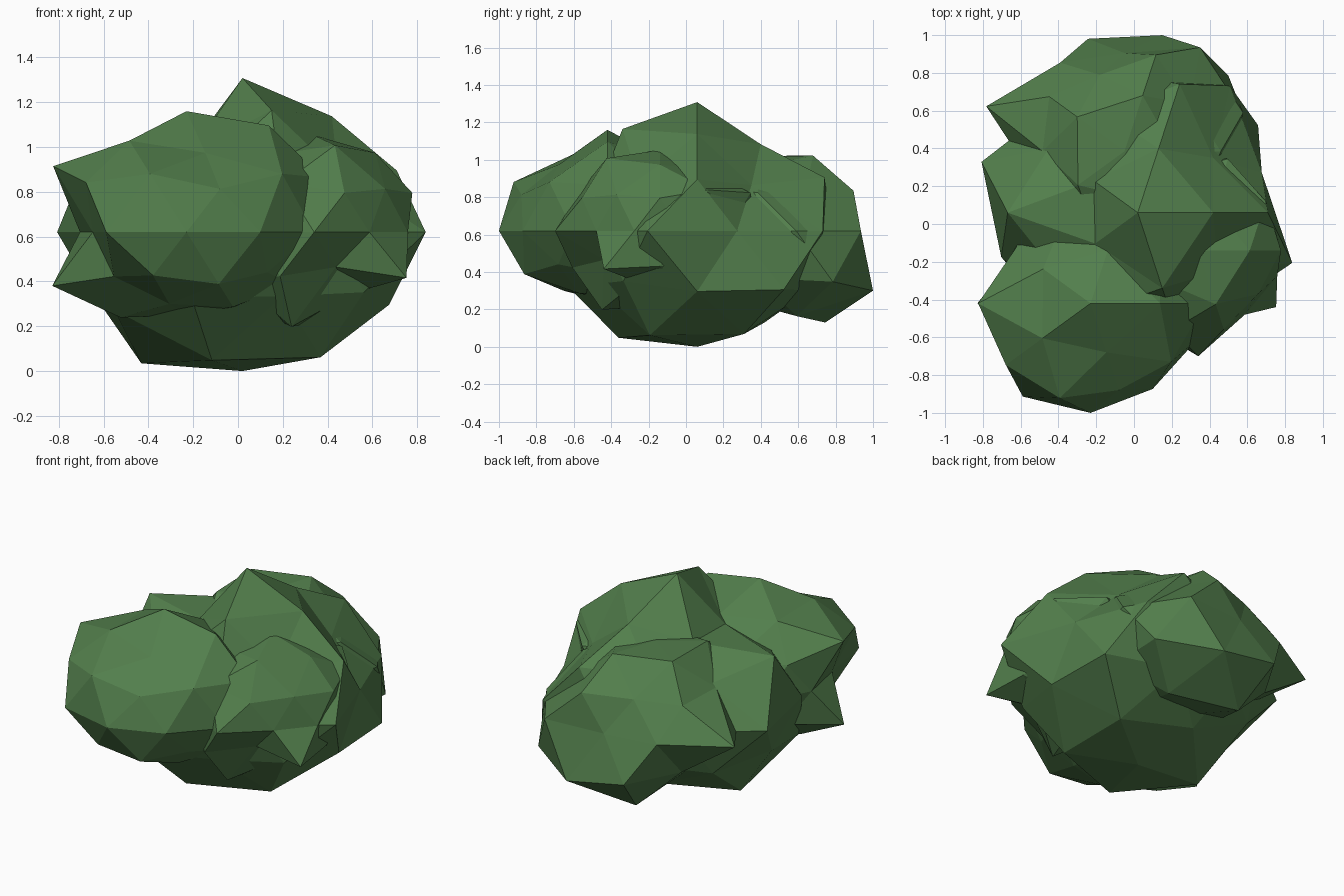
import bpy
import bmesh
from math import cos, sin, radians, sqrt
from mathutils import Vector

startup_cube = bpy.data.objects.get("Cube")
if startup_cube:
    bpy.data.objects.remove(startup_cube, do_unlink=True)

# One leaf colour for the whole bush
leaf_green = bpy.data.materials.new("leaf_green")
leaf_green.use_nodes = True
colour = (0.085, 0.21, 0.072, 1)
leaf_green.diffuse_color = colour
for node in leaf_green.node_tree.nodes:
    if node.type == "BSDF_PRINCIPLED":
        node.inputs["Base Color"].default_value = colour
        node.inputs["Roughness"].default_value = 0.9

# Every lobe is a faceted ball, described ring by ring from crown to base.
# Each ring has a height on the unit ball and a starting angle.
MIDDLE_HEIGHT = 0.62
SQUASH = 0.8
RINGS = {
    "crown": (1.0, 0),
    "cap": (0.851, 0),
    "shoulder": (0.526, 36),
    "upper": (0.447, 0),
    "waist": (0.0, 18),
    "lower": (-0.447, 36),
    "hip": (-0.526, 0),
    "foot": (-0.851, 36),
    "base": (-1.0, 0),
}


def lobe(name, x, y, **percent_radii):
    """Faceted ball whose corners are pushed in or out, counter-clockwise from +x."""
    bm = bmesh.new()
    corners = []
    for ring, (height, start) in RINGS.items():
        radii = percent_radii[ring]
        width = sqrt(max(0, 1 - height * height))
        for i, radius in enumerate(radii):
            angle = radians(start + 360 * i / len(radii))
            direction = Vector((width * cos(angle), width * sin(angle), height))
            corners.append((bm.verts.new(direction), radius / 100))
    # Skin the even ball first, then push its corners along their own directions
    bmesh.ops.convex_hull(bm, input=bm.verts[:])
    bmesh.ops.recalc_face_normals(bm, faces=bm.faces[:])
    for corner, radius in corners:
        corner.co *= radius
        corner.co.z *= SQUASH
    bm.normal_update()
    mesh = bpy.data.meshes.new(name)
    bm.to_mesh(mesh)
    bm.free()
    mesh.materials.append(leaf_green)
    obj = bpy.data.objects.new(name, mesh)
    obj.location = (x, y, MIDDLE_HEIGHT)
    bpy.context.collection.objects.link(obj)


# Large central mass that reaches the ground
lobe("main_foliage", 0.02, 0.06,
     crown=[86],
     cap=[76, 68, 55, 53, 80],
     shoulder=[58, 65, 81, 62, 62],
     upper=[77, 80, 65, 60, 62],
     waist=[69, 83, 72, 72, 87, 76, 65, 78, 68, 86],
     lower=[88, 72, 75, 82, 75],
     hip=[77, 75, 75, 83, 68],
     foot=[81, 72, 86, 84, 82],
     base=[77.5])

# Rounded mass at the front
lobe("front_foliage", -0.23, -0.42,
     crown=[67.5],
     cap=[70, 57, 59, 60, 52],
     shoulder=[55, 55, 70, 62, 62],
     upper=[68, 55, 55, 62, 54],
     waist=[55, 55, 55, 55, 50, 44, 61, 58, 56, 60],
     lower=[55, 55, 67, 54, 50],
     hip=[55, 55, 50, 47, 55],
     foot=[50, 50, 56, 47, 49],
     base=[46])

# Small spiky mass on the model's left
lobe("left_foliage", 0.34, -0.14,
     crown=[54],
     cap=[52, 48, 50, 50, 57],
     shoulder=[52, 50, 50, 52, 46],
     upper=[49, 57, 50, 48, 49],
     waist=[42, 45] + [50] * 4 + [47, 56, 42, 44],
     lower=[45, 50, 50, 55, 57],
     hip=[45, 50, 50, 50, 37],
     foot=[45, 50, 50, 62, 40],
     base=[50])

# Wide mass at the back
lobe("back_foliage", -0.05, 0.385,
     crown=[50],
     cap=[50, 59, 59, 58, 52],
     shoulder=[50, 50, 51, 57, 57],
     upper=[57, 60, 55, 50, 57],
     waist=[66, 68, 52, 58, 77, 50] + [58] * 4,
     lower=[76, 70, 50, 57, 57],
     hip=[60, 76, 56, 52, 57],
     foot=[67, 72, 50, 52, 52],
     base=[50])
